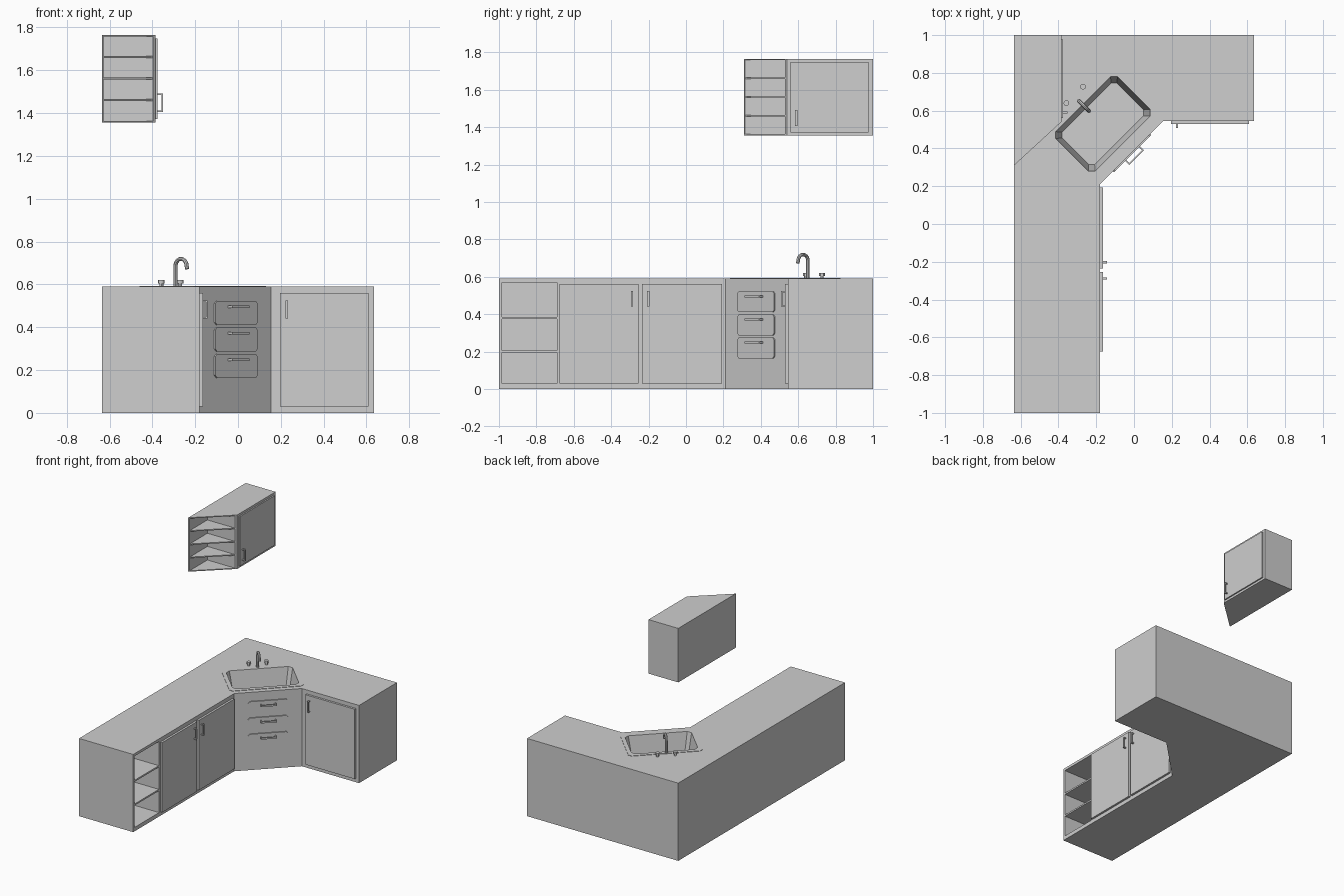
import bpy, bmesh, math
from mathutils import Matrix, Vector

cube = bpy.data.objects.get("Cube")
if cube:
    bpy.data.objects.remove(cube)

grey = bpy.data.materials.new("light_grey")
grey.use_nodes = True
grey.diffuse_color = (0.62, 0.62, 0.62, 1)
grey.node_tree.nodes["Principled BSDF"].inputs["Base Color"].default_value = (0.62, 0.62, 0.62, 1)

X, Y, Z = Vector((1, 0, 0)), Vector((0, 1, 0)), Vector((0, 0, 1))
DIAG = (X + Y).normalized()


def frame(origin, right, up):
    """Local axes: right, up and their outward normal."""
    m = Matrix((right, up, right.cross(up))).transposed().to_4x4()
    m.translation = Vector(origin)
    return m


FLOOR = Matrix.Identity(4)


def prism(name, outline, d0, d1, m=FLOOR, base=None):
    """Extrude an outline from d0 to d1; base is an optional different lower outline."""
    bm = bmesh.new()
    low = [bm.verts.new(m @ Vector((x, y, d0))) for x, y in (base or outline)]
    top = [bm.verts.new(m @ Vector((x, y, d1))) for x, y in outline]
    bm.faces.new(low[::-1])
    bm.faces.new(top)
    n = len(low)
    for i in range(n):
        j = (i + 1) % n
        bm.faces.new((low[i], low[j], top[j], top[i]))
    bmesh.ops.recalc_face_normals(bm, faces=bm.faces)
    mesh = bpy.data.meshes.new(name)
    bm.to_mesh(mesh)
    bm.free()
    mesh.materials.append(grey)
    obj = bpy.data.objects.new(name, mesh)
    bpy.context.collection.objects.link(obj)
    return obj


def rect(x0, x1, y0, y1, c=0.0):
    """Rectangle outline, with chamfered corners if c is given."""
    if not c:
        return [(x0, y0), (x1, y0), (x1, y1), (x0, y1)]
    return [(x0 + c, y0), (x1 - c, y0), (x1, y0 + c), (x1, y1 - c),
            (x1 - c, y1), (x0 + c, y1), (x0, y1 - c), (x0, y0 + c)]


def activate(obj):
    bpy.ops.object.select_all(action='DESELECT')
    obj.select_set(True)
    bpy.context.view_layer.objects.active = obj


def cut(obj, cutter):
    mod = obj.modifiers.new("cut", 'BOOLEAN')
    mod.operation = 'DIFFERENCE'
    mod.solver = 'EXACT'
    mod.object = cutter
    cutter.hide_render = True
    activate(obj)
    bpy.ops.object.modifier_apply(modifier=mod.name)


def handle(name, origin, along, out, half, reach=0.022, t=0.007):
    """Bracket handle: two legs and a bar."""
    u = [(-half, 0), (-half, reach), (half, reach), (half, 0),
         (half - t, 0), (half - t, reach - t), (t - half, reach - t), (t - half, 0)]
    prism(name, u, -0.006, 0.006, frame(origin, along, out))


# Corner counter body
H = 0.59
body = prism("counter_body", [(-0.635, -1), (-0.18, -1), (-0.18, 0.21), (0.155, 0.545),
                              (0.635, 0.545), (0.635, 1), (-0.635, 1)], 0, H)

# Open shelf bay
bay = prism("bay_cutter", rect(-0.6, -0.1, -0.985, -0.69), 0.03, 0.57)
cut(body, bay)
bpy.data.objects.remove(bay)
for i, z in enumerate((0.2, 0.38)):
    prism(f"bay_shelf_{i + 1}", rect(-0.605, -0.182, -0.99, -0.685), z - 0.006, z + 0.006)

# Sink basin sunk through rim and counter
sink = frame((-0.165, 0.53, 0), DIAG, Z.cross(DIAG))
rim = prism("sink_rim", rect(-0.26, 0.26, -0.178, 0.178, 0.02), H - 0.005, H + 0.003, sink)
basin = prism("basin_cutter", rect(-0.233, 0.233, -0.149, 0.149, 0.026), H - 0.16, H + 0.01, sink,
              base=rect(-0.205, 0.205, -0.122, 0.122, 0.022))
cut(body, basin)
cut(rim, basin)
bpy.data.objects.remove(basin)

# Left wing doors
side = frame((-0.18, 0, 0), Y, Z)
for i, (y0, y1, hy) in enumerate(((-0.675, -0.255, -0.289), (-0.235, 0.192, -0.202))):
    prism(f"side_door_{i + 1}", rect(y0, y1, 0.03, 0.56), -0.002, 0.016, side)
    handle(f"side_door_handle_{i + 1}", (-0.165, hy, 0.482), Z, X, 0.042)

# Back wing door
prism("back_door", rect(0.195, 0.61, 0.03, 0.56), -0.002, 0.016, frame((0, 0.545, 0), X, Z))
handle("back_door_handle", (0.228, 0.53, 0.482), Z, -Y, 0.042)

# Drawers on the diagonal front
front = (-0.0125, 0.3775, 0)
out = DIAG.cross(Z)
for i, z in enumerate((0.164, 0.287, 0.411)):
    prism(f"drawer_{i + 1}", rect(-0.14, 0.14, z, z + 0.111, 0.012), -0.002, 0.008,
          frame(front, DIAG, Z))
    handle(f"drawer_handle_{i + 1}", Vector(front) + out * 0.007 + Z * (z + 0.084),
           DIAG, out, 0.055, 0.03)

# Swan neck tap
path = [(0, H - 0.005), (0, 0.685)]
path += [(0.037 - 0.037 * math.cos(a), 0.685 + 0.034 * math.sin(a))
         for a in (math.pi * k / 10 for k in range(1, 10))]
path += [(0.074, 0.685), (0.077, 0.672)]
curve = bpy.data.curves.new("tap_spout", 'CURVE')
curve.dimensions = '3D'
curve.bevel_depth = 0.0095
curve.bevel_resolution = 2
curve.use_fill_caps = True
spline = curve.splines.new('POLY')
spline.points.add(len(path) - 1)
for p, (r, z) in zip(spline.points, path):
    pos = Vector((-0.292, 0.652, z)) + out * r
    p.co = (*pos, 1)
curve.materials.append(grey)
spout = bpy.data.objects.new("tap_spout", curve)
bpy.context.collection.objects.link(spout)
activate(spout)
bpy.ops.object.convert(target='MESH')
bpy.ops.object.shade_smooth_by_angle()


def ring(r, n=12):
    return [(r * math.cos(2 * math.pi * k / n), r * math.sin(2 * math.pi * k / n)) for k in range(n)]


# Tap knobs: stem and cap
for i, (x, y) in enumerate(((-0.358, 0.64), (-0.27, 0.727))):
    spot = frame((x, y, H), X, Y)
    for part, r, z0, z1 in (("stem", 0.009, -0.005, 0.015), ("cap", 0.015, 0.014, 0.031)):
        prism(f"knob_{part}_{i + 1}", ring(r), z0, z1, spot)
        activate(bpy.data.objects[f"knob_{part}_{i + 1}"])
        bpy.ops.object.shade_smooth_by_angle()

# Wall cabinet with angled open end
B, T = 1.355, 1.765
wall = prism("wall_cabinet", [(-0.635, 0.31), (-0.385, 0.54), (-0.385, 1), (-0.635, 1)], B, T)
niche = prism("niche_cutter", rect(-0.628, -0.3, 0.2, 0.53), B + 0.007, T - 0.007)
cut(wall, niche)
bpy.data.objects.remove(niche)
for i, z in enumerate((1.461, 1.561, 1.662)):
    prism(f"wall_shelf_{i + 1}", [(-0.632, 0.315), (-0.394, 0.534), (-0.632, 0.534)],
          z - 0.004, z + 0.004)
prism("wall_door", rect(0.56, 0.977, 1.372, 1.748), -0.002, 0.01, frame((-0.385, 0, 0), Y, Z))
handle("wall_door_handle", (-0.376, 0.59, 1.448), Z, X, 0.043, 0.025)
